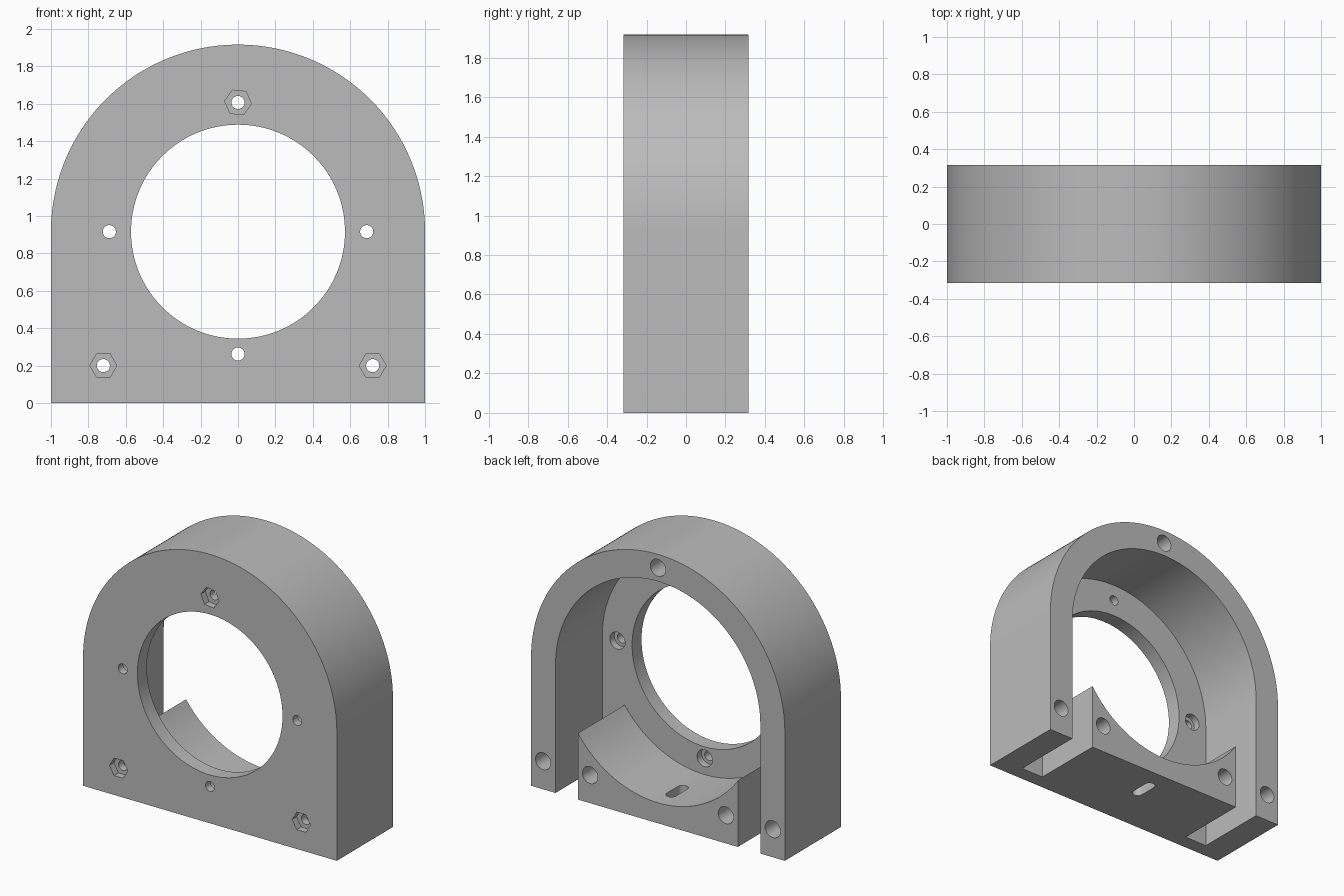
import bpy, bmesh
from math import sin, cos, pi, asin
from mathutils import Matrix

if "Cube" in bpy.data.objects:
    bpy.data.objects.remove(bpy.data.objects["Cube"])

CZ = 0.916          # height of the bore axis
BACK = 0.316        # half depth
PLATE = -0.21       # inner face of the front plate
WALL = 0.807        # inner half width of the arch
SADDLE = 0.63       # half width of the saddle
CRADLE = 0.77       # radius of the saddle's hollow
OUT = 0.1           # overshoot of cutters

grey = bpy.data.materials.new("plain_grey")
grey.use_nodes = True
grey.diffuse_color = (0.5, 0.5, 0.5, 1)
grey.node_tree.nodes["Principled BSDF"].inputs["Base Color"].default_value = (0.5, 0.5, 0.5, 1)


def arc(radius, start, end, steps, cx=0, cz=CZ):
    """Points on an arc, both ends included."""
    angles = [start + (end - start) * i / steps for i in range(steps + 1)]
    return [(cx + radius * cos(a), cz + radius * sin(a)) for a in angles]


def disc(radius, x, z, sides=32, turn=0):
    return arc(radius, turn, turn + 2 * pi, sides, x, z)[:-1]


def prism(name, profile, y0, y1):
    """Extrude an x-z outline from y0 to y1."""
    bm = bmesh.new()
    face = bm.faces.new([bm.verts.new((x, y0, z)) for x, z in profile])
    new = bmesh.ops.extrude_face_region(bm, geom=[face])["geom"]
    moved = [v for v in new if isinstance(v, bmesh.types.BMVert)]
    bmesh.ops.translate(bm, verts=moved, vec=(0, y1 - y0, 0))
    bmesh.ops.recalc_face_normals(bm, faces=bm.faces)
    mesh = bpy.data.meshes.new(name)
    bm.to_mesh(mesh)
    bm.free()
    mesh.materials.append(grey)
    obj = bpy.data.objects.new(name, mesh)
    bpy.context.collection.objects.link(obj)
    return obj


def cut(cutter):
    """Subtract a cutter from the housing and discard it."""
    cutter.hide_render = True
    mod = housing.modifiers.new("cut", 'BOOLEAN')
    mod.operation, mod.solver, mod.object = 'DIFFERENCE', 'EXACT', cutter
    bpy.context.view_layer.objects.active = housing
    bpy.ops.object.modifier_apply(modifier=mod.name)
    bpy.data.objects.remove(cutter)


def hole(radius, x, z, y0, y1, sides=32, turn=0):
    cut(prism("hole_cutter", disc(radius, x, z, sides, turn), y0, y1))


# Arched outer body
housing = prism("bearing_housing", arc(1, 0, pi, 128) + [(-1, 0), (1, 0)], -BACK, BACK)

# Rear cavity, leaving a hollowed saddle standing between two slots
half = asin(SADDLE / CRADLE)
cavity = arc(WALL, 0, pi, 128) + [(-WALL, -OUT), (-SADDLE, -OUT)]
cavity += arc(CRADLE, -pi / 2 - half, -pi / 2 + half, 64)
cavity += [(SADDLE, -OUT), (WALL, -OUT)]
cut(prism("cavity_cutter", cavity, PLATE, BACK + OUT))

# Main bore through the front plate
hole(0.572, 0, CZ, -BACK - OUT, PLATE + OUT, 128)

# Front plate holes with hexagonal nut pockets on the front
for x, z, turn in ((0, 1.607, -0.1), (-0.72, 0.2, 0), (0.72, 0.2, 0)):
    hole(0.035, x, z, -BACK - OUT, PLATE + 0.05)
    hole(0.072, x, z, -BACK - OUT, -BACK + 0.05, 6, turn)

# Front plate holes counterbored from inside
for x, z in ((-0.688, CZ), (0.688, CZ), (0, 0.262)):
    hole(0.035, x, z, -BACK - OUT, PLATE + 0.05)
    hole(0.06, x, z, PLATE - 0.05, PLATE + 0.05)

# Blind holes in the rear face
for x, z in ((0, 1.82), (-0.905, 0.2), (0.905, 0.2), (-0.535, 0.2), (0.535, 0.2)):
    hole(0.06, x, z, BACK - 0.4, BACK + OUT)

# Round-ended upright slot through the saddle
w, reach = 0.037, 0.063
outline = arc(w, 0, pi, 12, 0, reach) + arc(w, pi, 2 * pi, 12, 0, -reach)
slot = prism("slot_cutter", outline, -OUT, 0.4)
slot.data.transform(Matrix.Translation((0, 0.1, 0)) @ Matrix.Rotation(pi / 2, 4, 'X'))
cut(slot)

# Smooth curved walls, crisp edges
bpy.ops.object.select_all(action='DESELECT')
housing.select_set(True)
bpy.context.view_layer.objects.active = housing
bpy.ops.object.shade_smooth_by_angle(angle=pi / 6)
